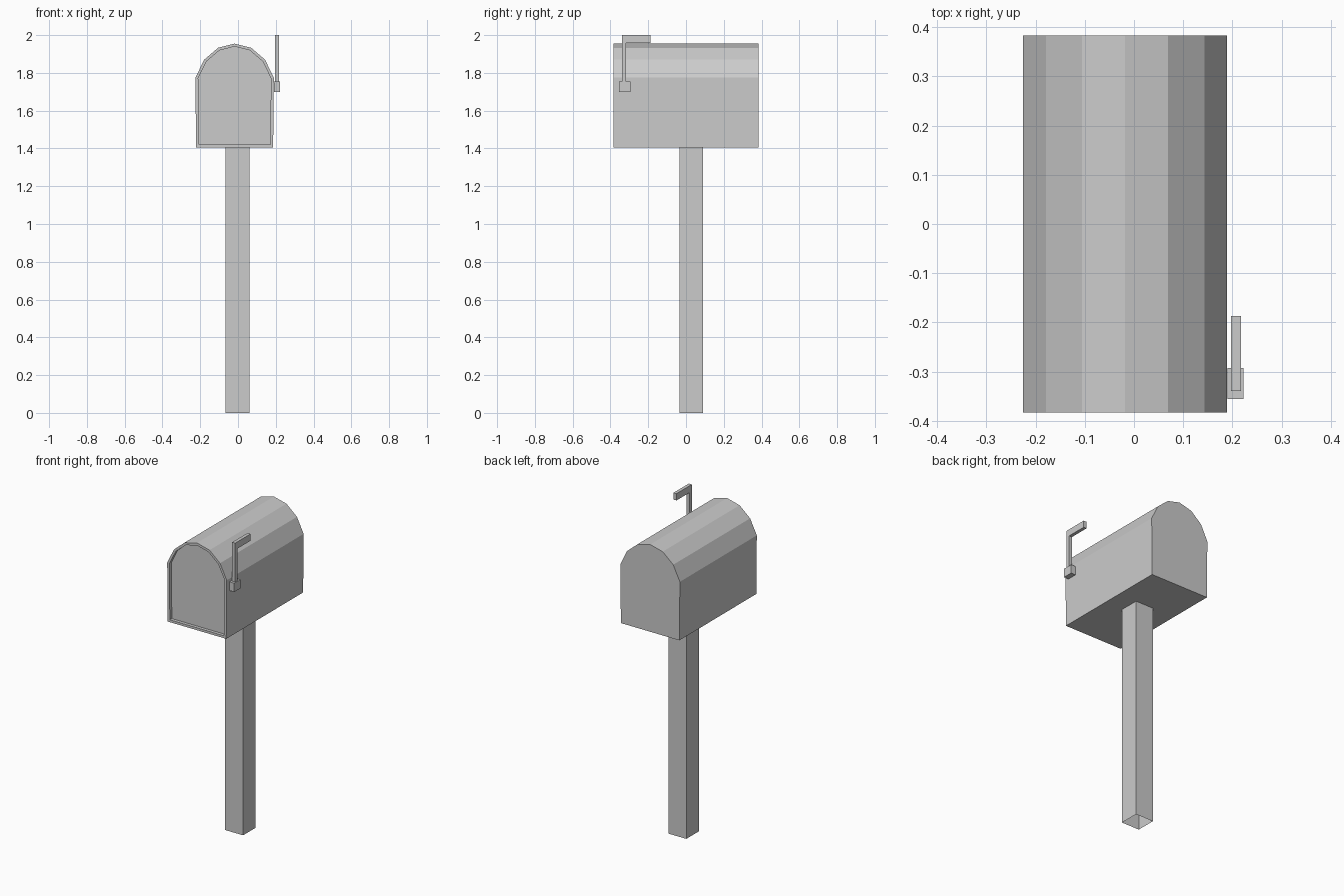
import bpy, bmesh
from mathutils import Vector

if "Cube" in bpy.data.objects:
    bpy.data.objects.remove(bpy.data.objects["Cube"])

grey = bpy.data.materials.new("plain_grey")
grey.use_nodes = True
grey.diffuse_color = (0.6, 0.6, 0.6, 1)
grey.node_tree.nodes["Principled BSDF"].inputs["Base Color"].default_value = (0.6, 0.6, 0.6, 1)


def finish(name, bm):
    mesh = bpy.data.meshes.new(name)
    bm.to_mesh(mesh)
    bm.free()
    mesh.materials.append(grey)
    obj = bpy.data.objects.new(name, mesh)
    bpy.context.collection.objects.link(obj)
    return obj


def prism(outline, along):
    """Extrude a closed outline of 3D points by a vector."""
    bm = bmesh.new()
    face = bm.faces.new([bm.verts.new(p) for p in outline])
    out = bmesh.ops.extrude_face_region(bm, geom=[face], use_keep_orig=True)
    moved = [v for v in out["geom"] if isinstance(v, bmesh.types.BMVert)]
    bmesh.ops.translate(bm, verts=moved, vec=along)
    bmesh.ops.recalc_face_normals(bm, faces=bm.faces)
    return bm


def box(x0, x1, y0, y1, z0, z1):
    return prism([(x0, y0, z0), (x1, y0, z0), (x1, y1, z0), (x0, y1, z0)], (0, 0, z1 - z0))


# Post: hollow tube, open at the ends
post = box(-0.065, 0.06, -0.035, 0.09, 0, 1.405)
caps = [f for f in post.faces if abs(f.normal.z) > 0.9]
bmesh.ops.delete(post, geom=caps, context="FACES_ONLY")
finish("post", post)

# Box body: arched profile, mirrored about its centre line
centre = -0.018
half = [(0.204, 1.405), (0.2075, 1.775), (0.161, 1.87), (0.0875, 1.933)]
profile = half + [(0, 1.955)] + [(-x, z) for x, z in reversed(half)]
body = prism([(centre + x, -0.383, z) for x, z in profile], (0, 0.766, 0))

# Recessed door inside a thin rim
door = min(body.faces, key=lambda f: f.calc_center_median().y)
bmesh.ops.inset_region(body, faces=[door], thickness=0.015, use_even_offset=True)
rim = list(door.verts)
out = bmesh.ops.extrude_face_region(body, geom=[door])
bmesh.ops.translate(body, vec=Vector((0, 0.02, 0)),
                    verts=[v for v in out["geom"] if isinstance(v, bmesh.types.BMVert)])
if door.is_valid:
    bmesh.ops.delete(body, geom=[door], context="FACES_ONLY")
bmesh.ops.recalc_face_normals(body, faces=body.faces)
finish("mailbox_body", body)

# Flag: pivot block and bent arm
finish("flag_pivot", box(0.19, 0.223, -0.356, -0.293, 1.70, 1.755))
arm = [(-0.339, 1.755), (-0.317, 1.755), (-0.317, 1.957), (-0.187, 1.957), (-0.187, 2.0), (-0.339, 2.0)]
finish("flag_arm", prism([(0.197, y, z) for y, z in arm], (0.021, 0, 0)))
